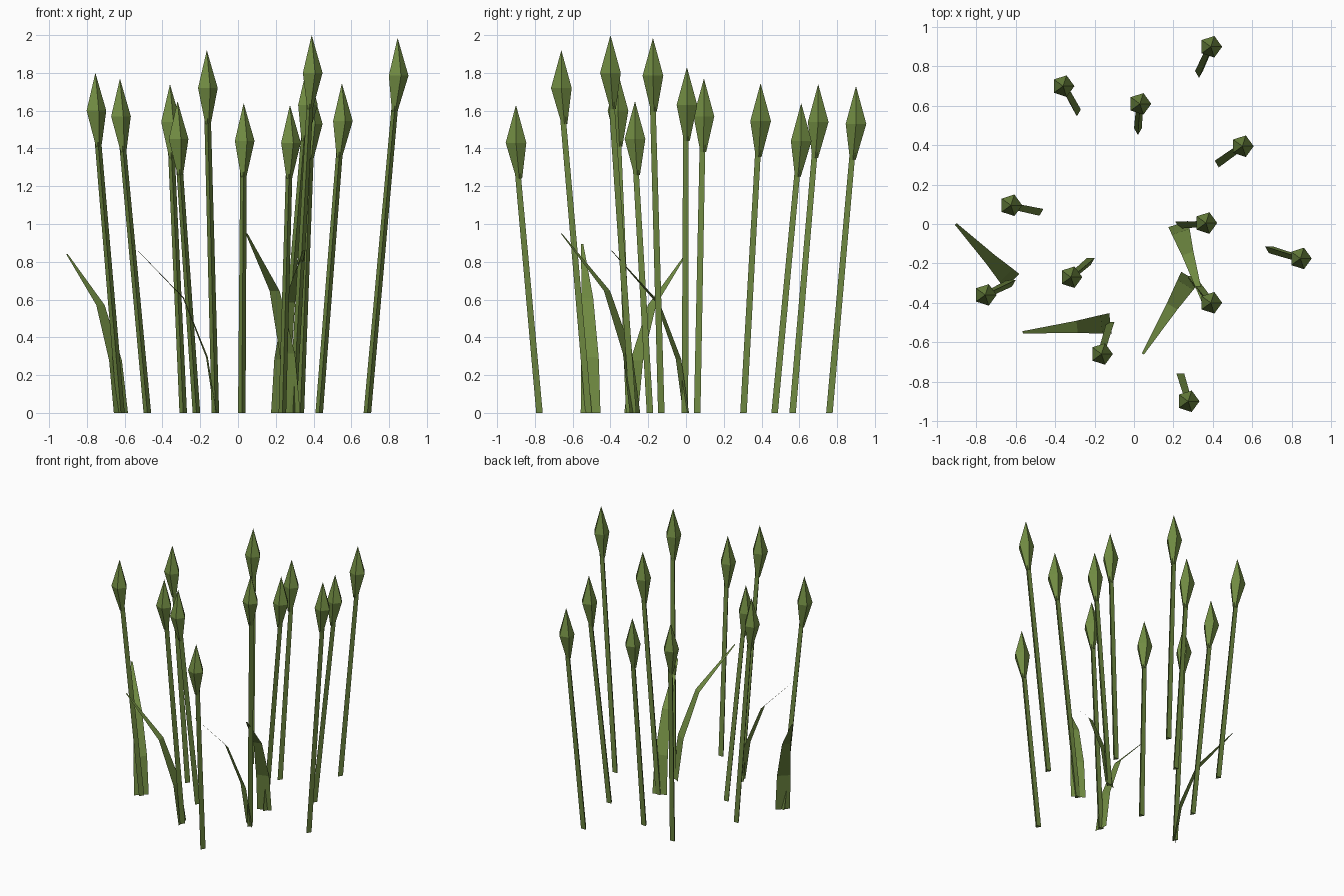
import bpy, bmesh, math
from mathutils import Vector

if "Cube" in bpy.data.objects:
    bpy.data.objects.remove(bpy.data.objects["Cube"])

green = bpy.data.materials.new("leaf_green")
green.diffuse_color = (0.165, 0.26, 0.055, 1)
green.use_nodes = True
green.node_tree.nodes["Principled BSDF"].inputs["Base Color"].default_value = green.diffuse_color


def finish(bm, name, closed=True):
    if closed:
        bmesh.ops.recalc_face_normals(bm, faces=bm.faces)
    me = bpy.data.meshes.new(name)
    bm.to_mesh(me)
    bm.free()
    me.materials.append(green)
    bpy.context.collection.objects.link(bpy.data.objects.new(name, me))


def loft(name, rings, sides, turn):
    """Skin horizontal polygon rings given as (centre, radius)."""
    bm = bmesh.new()
    loops = []
    for c, r in rings:
        loops.append([bm.verts.new((c.x + r * math.cos(turn + math.tau * i / sides),
                                    c.y + r * math.sin(turn + math.tau * i / sides), c.z))
                      for i in range(sides)])
    for a, b in zip(loops, loops[1:]):
        for i in range(sides):
            j = (i + 1) % sides
            bm.faces.new((a[i], a[j], b[j], b[i]))
    bm.faces.new(loops[0][::-1])
    bm.faces.new(loops[-1])
    bmesh.ops.remove_doubles(bm, verts=bm.verts, dist=0.0005)
    finish(bm, name)


def flower(i, base, head, top):
    base = Vector((*base, 0))
    middle = Vector((*head, top - 0.2))
    low = base.lerp(middle, (top - 0.39) / middle.z)
    end = base.lerp(middle, (top - 0.35) / middle.z)
    # Three-sided leaning stem
    loft(f"stem_{i}", [(base, 0.023), (end, 0.02)], 3, math.radians(30))
    # Five-sided pointed bud
    loft(f"bud_{i}", [(low, 0.016), (middle, 0.0575),
                      (Vector((*head, top)), 0.0001)], 5, 0)


def leaf(i, base, tip, height):
    base, tip = Vector(base), Vector(tip)
    out = (tip - base).normalized()
    side = Vector((-out.y, out.x))
    reach = (tip - base).length
    bm = bmesh.new()
    rows = []
    # Outward share, height share and width along the bent blade
    for o, h, w in ((0, 0, 0.105), (0.1, 0.33, 0.095), (0.38, 0.68, 0.062), (1, 1, 0.012)):
        c = base + out * reach * o
        rows.append([bm.verts.new((*(c + side * s * w / 2), height * h)) for s in (-1, 1)])
    for a, b in zip(rows, rows[1:]):
        bm.faces.new((a[0], b[0], b[1], a[1]))
    bmesh.ops.reverse_faces(bm, faces=[f for f in bm.faces if f.calc_center_median() and f.normal.z < 0])
    bm.normal_update()
    for f in bm.faces:
        if f.normal.z < 0:
            f.normal_flip()
    finish(bm, f"leaf_{i}", closed=False)


# Stem foot, bud position, tip height
flowers = [
    ((0.33, 0.765), (0.39, 0.90), 1.73), ((-0.29, 0.57), (-0.36, 0.70), 1.74),
    ((0.02, 0.475), (0.03, 0.61), 1.64), ((0.43, 0.31), (0.55, 0.395), 1.745),
    ((-0.48, 0.065), (-0.625, 0.095), 1.77), ((0.23, 0.0), (0.365, 0.005), 1.83),
    ((0.685, -0.125), (0.845, -0.175), 1.985), ((-0.22, -0.185), (-0.32, -0.27), 1.65),
    ((-0.62, -0.295), (-0.755, -0.36), 1.80), ((0.29, -0.275), (0.39, -0.40), 2.0),
    ((-0.12, -0.51), (-0.165, -0.66), 1.92), ((0.235, -0.77), (0.275, -0.90), 1.63),
]
for n, args in enumerate(flowers, 1):
    flower(n, *args)

# Leaf foot, leaf tip, height
leaves = [((-0.62, -0.29), (-0.905, 0.0), 0.84), ((-0.12, -0.505), (-0.565, -0.55), 0.895),
          ((0.285, -0.27), (0.045, -0.66), 0.95), ((0.225, 0.0), (0.35, -0.395), 0.86)]
for n, args in enumerate(leaves, 1):
    leaf(n, *args)
